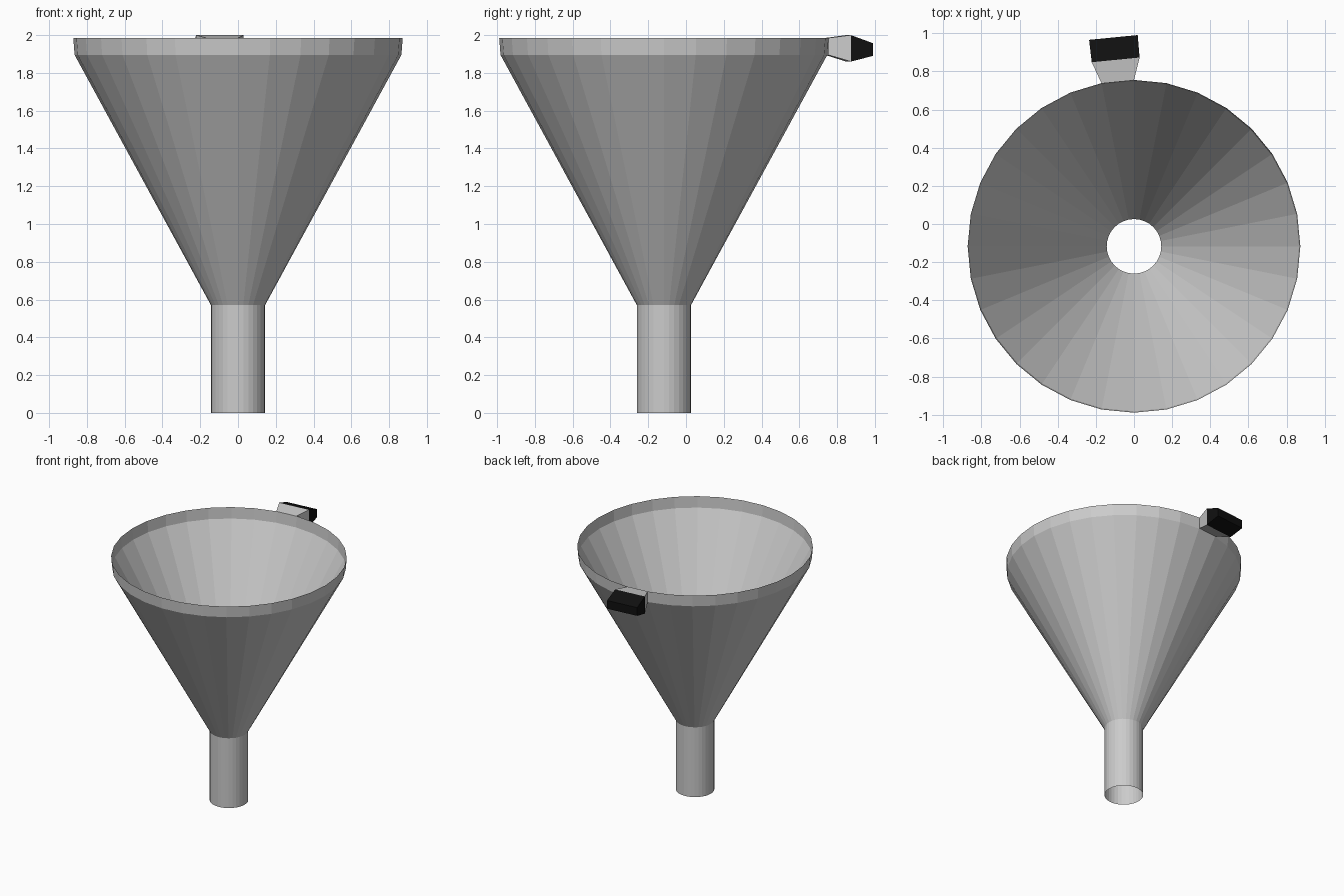
import bpy, bmesh
from math import cos, sin, pi, radians

if "Cube" in bpy.data.objects:
    bpy.data.objects.remove(bpy.data.objects["Cube"])

CY = -0.117          # funnel axis offset in y
SIDES = 32


def make_object(name, rings, cap_end=False, color=None):
    """Skin consecutive vertex rings with flat quads."""
    bm = bmesh.new()
    loops = [[bm.verts.new(p) for p in ring] for ring in rings]
    n = len(loops[0])
    for a, b in zip(loops, loops[1:]):
        for i in range(n):
            j = (i + 1) % n
            bm.faces.new((a[i], a[j], b[j], b[i]))
    if cap_end:
        bm.faces.new(loops[-1])
    mesh = bpy.data.meshes.new(name)
    bm.to_mesh(mesh)
    bm.free()
    ob = bpy.data.objects.new(name, mesh)
    bpy.context.collection.objects.link(ob)
    if color:
        mat = bpy.data.materials.new(name + "_material")
        mat.diffuse_color = color
        mat.use_nodes = True
        mat.node_tree.nodes["Principled BSDF"].inputs["Base Color"].default_value = mat.diffuse_color
        mesh.materials.append(mat)
    return ob


def circle(r, z):
    return [(r * cos(2 * pi * i / SIDES), CY + r * sin(2 * pi * i / SIDES), z)
            for i in range(SIDES)]


def tab_section(dist, half_w, z0, z1):
    """Rectangle facing outward from one rim facet at the back."""
    a = radians(90 + 180 / SIDES)
    pts = []
    for s, z in ((-1, z0), (1, z0), (1, z1), (-1, z1)):
        w = s * half_w
        pts.append((dist * cos(a) - w * sin(a), CY + dist * sin(a) + w * cos(a), z))
    return pts


# Funnel: open spout, cone and upright rim
make_object("funnel_body", [circle(r, z) for r, z in
            ((0.143, 0), (0.143, 0.57), (0.865, 1.895), (0.872, 1.985))])

# Hanging tab: flared neck from the rim facet, then a black tapered grip
root = tab_section(0.866, 0.085, 1.895, 1.985)
middle = tab_section(0.982, 0.126, 1.86, 2.0)
tip = tab_section(1.10, 0.128, 1.89, 1.957)
make_object("tab_neck", [root, middle])
make_object("tab_grip", [middle, tip], cap_end=True, color=(0.005, 0.005, 0.005, 1))
